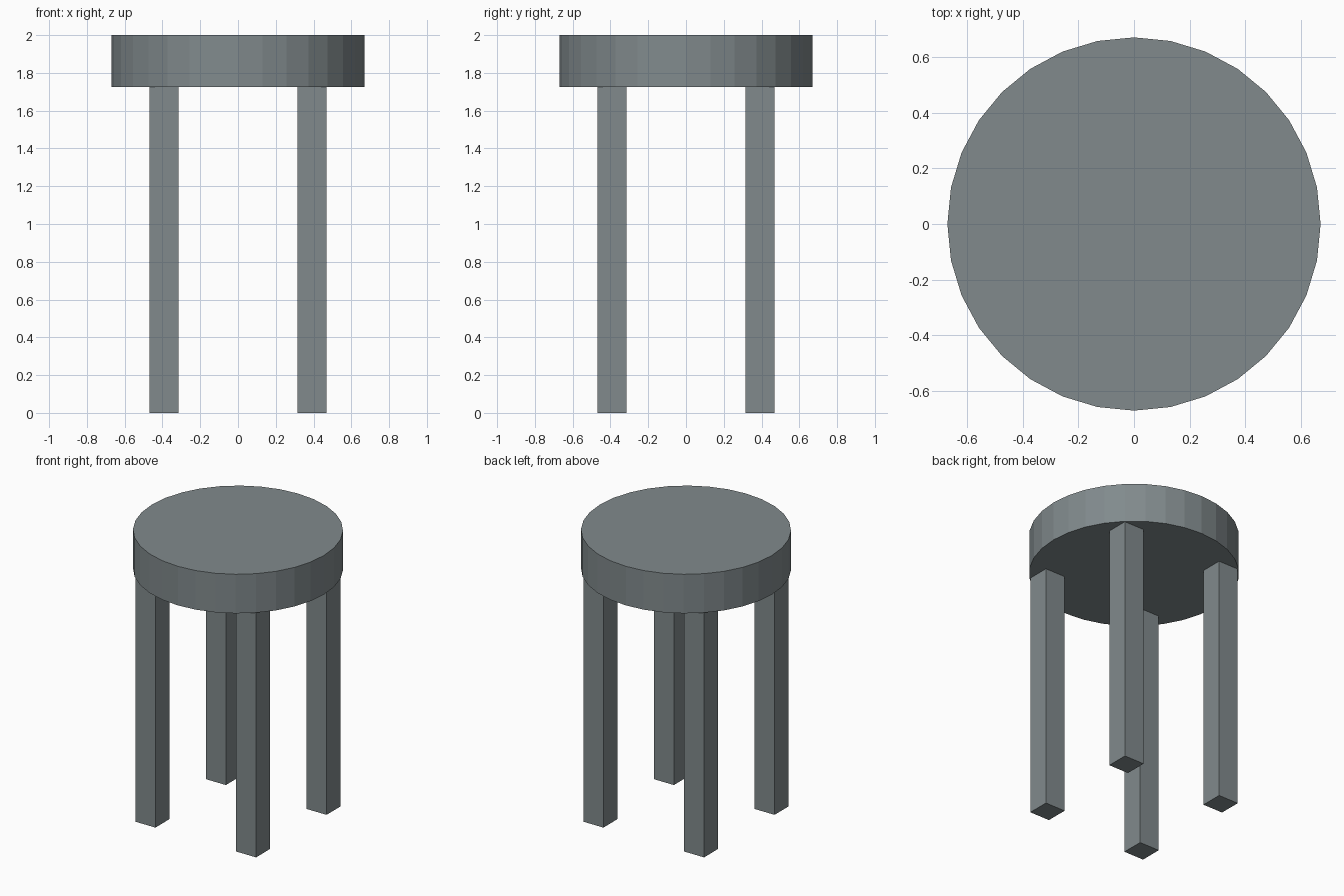
import bpy

default = bpy.data.objects.get("Cube")
if default:
    bpy.data.objects.remove(default, do_unlink=True)

# Single grey finish
grey = bpy.data.materials.new("slate_grey")
grey.use_nodes = True
colour = (0.22, 0.255, 0.265, 1)
grey.diffuse_color = colour
grey.node_tree.nodes["Principled BSDF"].inputs["Base Color"].default_value = colour

HEIGHT = 2.0
SEAT_BOTTOM = 1.725
SEAT_RADIUS = 0.67
LEG_WIDTH = 0.155
LEG_OFFSET = 0.392


def finish(name):
    obj = bpy.context.object
    obj.name = name
    obj.data.name = name
    obj.data.materials.append(grey)
    return obj


# Round seat
bpy.ops.mesh.primitive_cylinder_add(
    vertices=32, radius=SEAT_RADIUS, depth=HEIGHT - SEAT_BOTTOM,
    location=(0, 0, (HEIGHT + SEAT_BOTTOM) / 2))
finish("seat")

# Four square legs
for depth_name, sy in (("front", -1), ("back", 1)):
    for side_name, sx in (("right", -1), ("left", 1)):
        bpy.ops.mesh.primitive_cube_add(
            size=1, location=(sx * LEG_OFFSET, sy * LEG_OFFSET, SEAT_BOTTOM / 2))
        leg = finish(f"{depth_name}_{side_name}_leg")
        leg.scale = (LEG_WIDTH, LEG_WIDTH, SEAT_BOTTOM)
        bpy.ops.object.transform_apply(location=False, rotation=False, scale=True)
